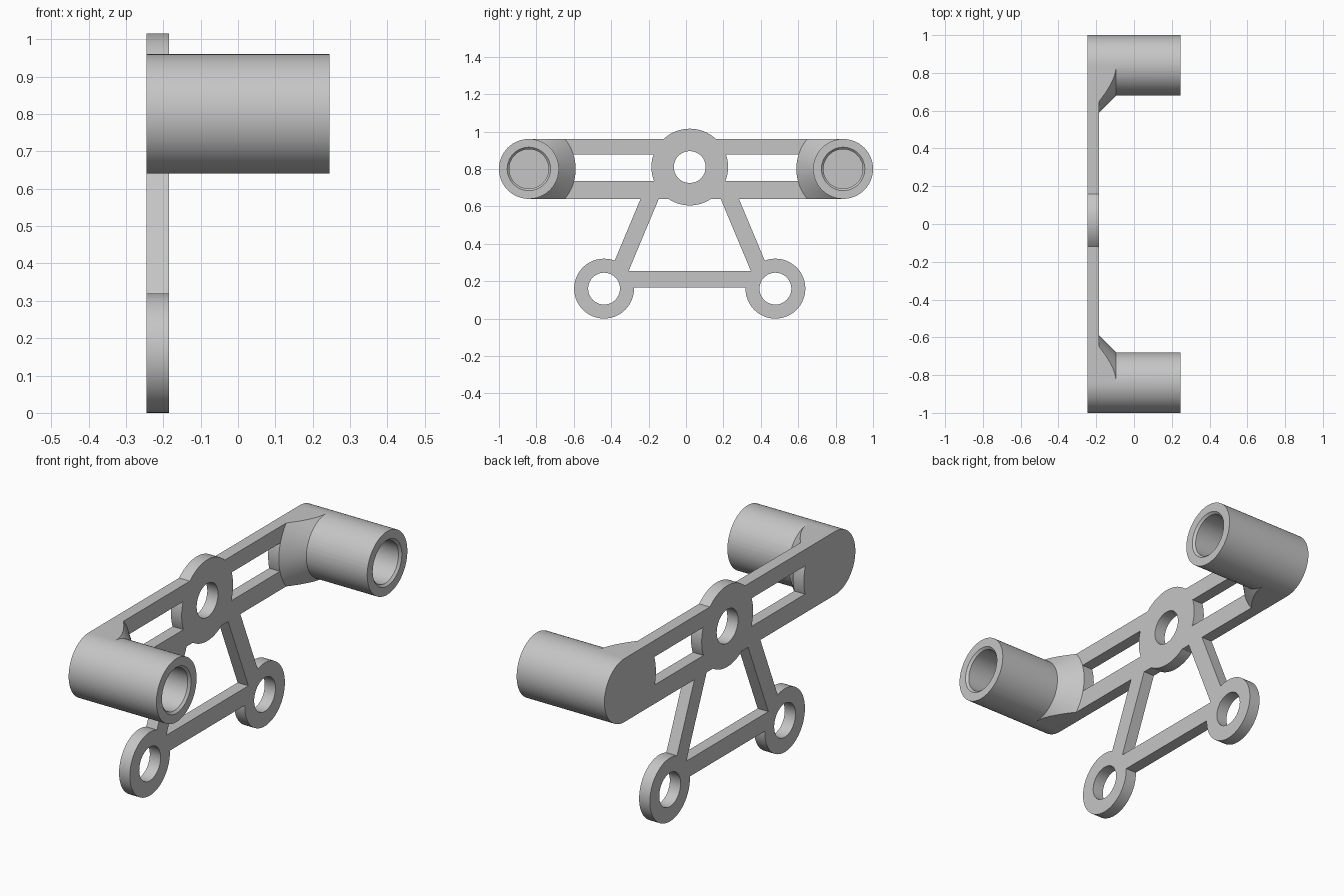
import bpy, bmesh, math
from mathutils import Matrix, Vector

if "Cube" in bpy.data.objects:
    bpy.data.objects.remove(bpy.data.objects["Cube"], do_unlink=True)

BACK, FACE, TIP = -0.245, -0.185, 0.245    # x of plate back, plate face, boss tip
MID_Y = 0.02                               # symmetry line of hub and legs
HUB_Z, BOSS_Y, BOSS_Z, BOSS_R = 0.81, 0.84, 0.80, 0.16
RING_Y, RING_Z = 0.458, 0.16
SEGMENTS = 96

grey = bpy.data.materials.new("light grey")
grey.use_nodes = True
grey.diffuse_color = (0.56, 0.56, 0.56, 1)
bsdf = next(n for n in grey.node_tree.nodes if n.type == "BSDF_PRINCIPLED")
bsdf.inputs["Base Color"].default_value = grey.diffuse_color


def finish(name, bm):
    bmesh.ops.recalc_face_normals(bm, faces=bm.faces)
    mesh = bpy.data.meshes.new(name)
    bm.to_mesh(mesh)
    bm.free()
    mesh.materials.append(grey)
    obj = bpy.data.objects.new(name, mesh)
    bpy.context.collection.objects.link(obj)
    return obj


def lathe_mesh(y, z, profile):
    """Closed solid turned about the x direction from (x, radius) stations."""
    bm = bmesh.new()
    loops = []
    for x, r in profile:
        angles = [2 * math.pi * i / SEGMENTS for i in range(SEGMENTS)]
        loops.append([bm.verts.new((x, y + r * math.cos(a), z + r * math.sin(a))) for a in angles])
    for a, b in zip(loops, loops[1:]):
        for i in range(SEGMENTS):
            j = (i + 1) % SEGMENTS
            bm.faces.new((a[i], a[j], b[j], b[i]))
    bm.faces.new(loops[0])
    bm.faces.new(loops[-1])
    return bm


def disc(name, y, z, r, x0=BACK, x1=FACE):
    return finish(name, lathe_mesh(y, z, [(x0, r), (x1, r)]))


def bar(name, start, end, width):
    """Flat strip of plate thickness between two (y, z) points."""
    a, b = Vector((0, *start)), Vector((0, *end))
    run = b - a
    turn = Matrix.Rotation(math.atan2(run.z, run.y), 4, "X")
    centre = (a + b) / 2
    centre.x = (BACK + FACE) / 2
    bm = bmesh.new()
    bmesh.ops.create_cube(bm, size=1, matrix=Matrix.Translation(centre) @ turn
                          @ Matrix.Diagonal((FACE - BACK, run.length, width, 1)))
    return finish(name, bm)


def gusset(name, side):
    """Conical web flaring from the boss, trimmed to the height of the arm."""
    bm = lathe_mesh(side * BOSS_Y, BOSS_Z, [(BACK, 0.25), (FACE, 0.25), (-0.075, 0.14)])
    cuts = [((0, 0, BOSS_Z + BOSS_R), (0, 0, 1)),
            ((0, 0, BOSS_Z - BOSS_R), (0, 0, -1)),
            ((0, side * BOSS_Y, 0), (0, side, 0))]
    for point, normal in cuts:
        geom = bm.verts[:] + bm.edges[:] + bm.faces[:]
        bmesh.ops.bisect_plane(bm, geom=geom, plane_co=point, plane_no=normal, clear_outer=True)
        bmesh.ops.holes_fill(bm, edges=[e for e in bm.edges if e.is_boundary])
    return finish(name, bm)


def combine(target, tool, operation):
    tool.hide_render = True
    mod = target.modifiers.new(tool.name, "BOOLEAN")
    mod.object, mod.operation, mod.solver = tool, operation, "EXACT"
    bpy.context.view_layer.objects.active = target
    bpy.ops.object.modifier_apply(modifier=mod.name)
    bpy.data.objects.remove(tool, do_unlink=True)


# Hub and the two long rails
bracket = disc("bracket", MID_Y, HUB_Z, 0.205)
parts = [bar("upper_rail", (-BOSS_Y, 0.9185), (BOSS_Y, 0.9185), 0.083),
         bar("lower_rail", (-BOSS_Y, 0.6875), (BOSS_Y, 0.6875), 0.095),
         bar("cross_bar", (MID_Y - 0.34, 0.21), (MID_Y + 0.34, 0.21), 0.088)]
holes = [disc("hub_hole", MID_Y, HUB_Z, 0.085, -0.4, 0)]

# Legs, lower rings, bosses and gussets on both sides
for side, label in ((-1, "front"), (1, "rear")):
    ring_y = MID_Y + side * RING_Y
    parts += [bar(label + "_leg", (MID_Y + side * 0.189, 0.70), (MID_Y + side * 0.39, 0.22), 0.09),
              disc(label + "_ring", ring_y, RING_Z, 0.16),
              disc(label + "_boss", side * BOSS_Y, BOSS_Z, BOSS_R, BACK, TIP),
              gusset(label + "_gusset", side)]
    bore = [(FACE, 0.105), (TIP - 0.011, 0.105), (TIP, 0.116), (TIP + 0.1, 0.116)]
    holes += [disc(label + "_ring_hole", ring_y, RING_Z, 0.085, -0.4, 0),
              finish(label + "_bore", lathe_mesh(side * BOSS_Y, BOSS_Z, bore))]

for part in parts:
    combine(bracket, part, "UNION")
for hole in holes:
    combine(bracket, hole, "DIFFERENCE")

# Smooth round walls, crisp edges
bpy.ops.object.select_all(action="DESELECT")
bracket.select_set(True)
bpy.context.view_layer.objects.active = bracket
bpy.ops.object.shade_smooth_by_angle(angle=math.radians(30))
